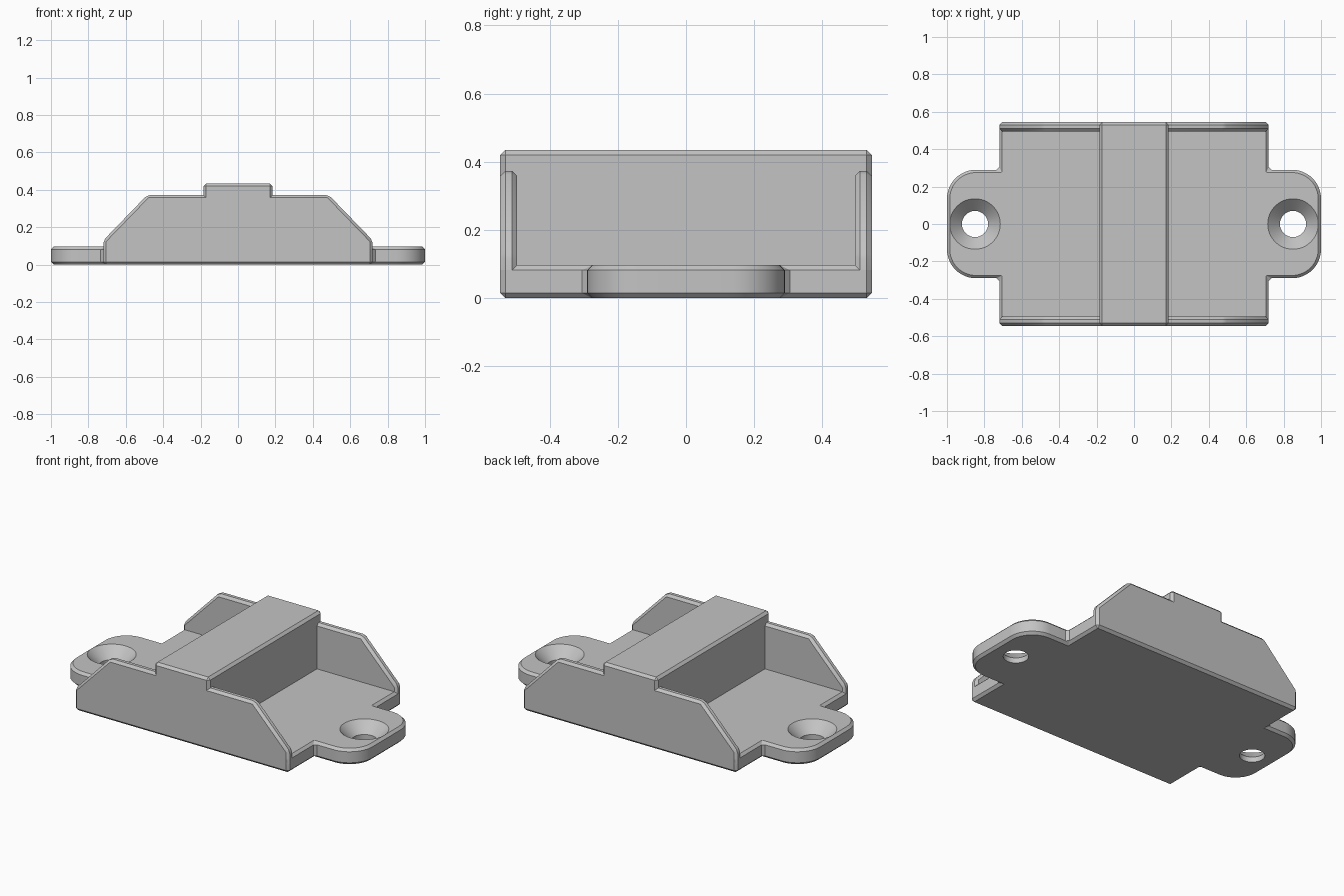
import bpy
import bmesh
from math import cos, sin, pi, radians
from mathutils import Matrix

cube = bpy.data.objects.get("Cube")
if cube:
    bpy.data.objects.remove(cube, do_unlink=True)

HALF_X, HALF_Y = 0.72, 0.545
WALL = 0.05
FLOOR = 0.097
CHAMFER = 0.015

grey = bpy.data.materials.new("plain grey")
grey.use_nodes = True
grey.diffuse_color = (0.55, 0.55, 0.55, 1)
grey.node_tree.nodes["Principled BSDF"].inputs["Base Color"].default_value = (0.55, 0.55, 0.55, 1)


def finish(name, bm):
    bmesh.ops.recalc_face_normals(bm, faces=bm.faces)
    mesh = bpy.data.meshes.new(name)
    bm.to_mesh(mesh)
    bm.free()
    obj = bpy.data.objects.new(name, mesh)
    bpy.context.collection.objects.link(obj)
    mesh.materials.append(grey)
    return obj


def prism(name, points, offset):
    """Extrude a closed outline along an offset vector."""
    bm = bmesh.new()
    face = bm.faces.new([bm.verts.new(p) for p in points])
    new = bmesh.ops.extrude_face_region(bm, geom=[face])["geom"]
    verts = [g for g in new if isinstance(g, bmesh.types.BMVert)]
    bmesh.ops.translate(bm, verts=verts, vec=offset)
    return finish(name, bm)


def activate(obj):
    bpy.ops.object.select_all(action="DESELECT")
    obj.select_set(True)
    bpy.context.view_layer.objects.active = obj


def chamfer(obj):
    activate(obj)
    mod = obj.modifiers.new("chamfer", "BEVEL")
    mod.width = CHAMFER
    mod.segments = 1
    mod.limit_method = "ANGLE"
    mod.angle_limit = radians(30)
    bpy.ops.object.modifier_apply(modifier=mod.name)


def cut(obj, x, r_low, r_high, z_low, z_high):
    """Cut a round hole or a countersink."""
    bm = bmesh.new()
    bmesh.ops.create_cone(bm, cap_ends=True, segments=48, radius1=r_low, radius2=r_high,
                          depth=z_high - z_low,
                          matrix=Matrix.Translation((x, 0, (z_low + z_high) / 2)))
    cutter = finish("hole_cutter", bm)
    cutter.hide_render = True
    activate(obj)
    mod = obj.modifiers.new("hole", "BOOLEAN")
    mod.operation = "DIFFERENCE"
    mod.solver = "EXACT"
    mod.object = cutter
    bpy.ops.object.modifier_apply(modifier=mod.name)
    bpy.data.objects.remove(cutter, do_unlink=True)


# Base plate with a rounded mounting tab at each end
TAB_Y, RADIUS, STEPS = 0.29, 0.155, 12
half = [(HALF_X, -HALF_Y), (HALF_X, -TAB_Y)]
for side in (-1, 1):
    for i in range(STEPS + 1):
        a = pi / 2 * (i / STEPS + (side - 1) / 2)
        half.append((1 - RADIUS + RADIUS * cos(a), side * (TAB_Y - RADIUS) + RADIUS * sin(a)))
half += [(HALF_X, TAB_Y), (HALF_X, HALF_Y)]
outline = half + [(-x, -y) for x, y in half]
base = prism("base_plate", [(x, y, 0) for x, y in outline], (0, 0, FLOOR))
chamfer(base)

# Countersunk screw holes
for x in (-0.85, 0.85):
    cut(base, x, 0.07, 0.07, -0.1, 0.2)
    cut(base, x, 0.07, 0.165, 0.032, 0.127)

# Side walls with sloping ends
right = [(HALF_X, 0), (HALF_X, 0.13), (0.485, 0.373)]
profile = right + [(-x, z) for x, z in reversed(right)]
walls = []
for name, y in (("front_wall", -HALF_Y), ("back_wall", HALF_Y - WALL)):
    wall = prism(name, [(x, y, z) for x, z in profile], (0, WALL, 0))
    chamfer(wall)
    walls.append(wall)

# Raised crossbar, closed down to the floor
bar = [(-0.185, 0), (0.185, 0), (0.185, 0.435), (-0.185, 0.435)]
crossbar = prism("crossbar", [(x, -HALF_Y, z) for x, z in bar], (0, 2 * HALF_Y, 0))
chamfer(crossbar)

for obj in [base, crossbar] + walls:
    activate(obj)
    bpy.ops.object.shade_smooth_by_angle(angle=radians(25))
